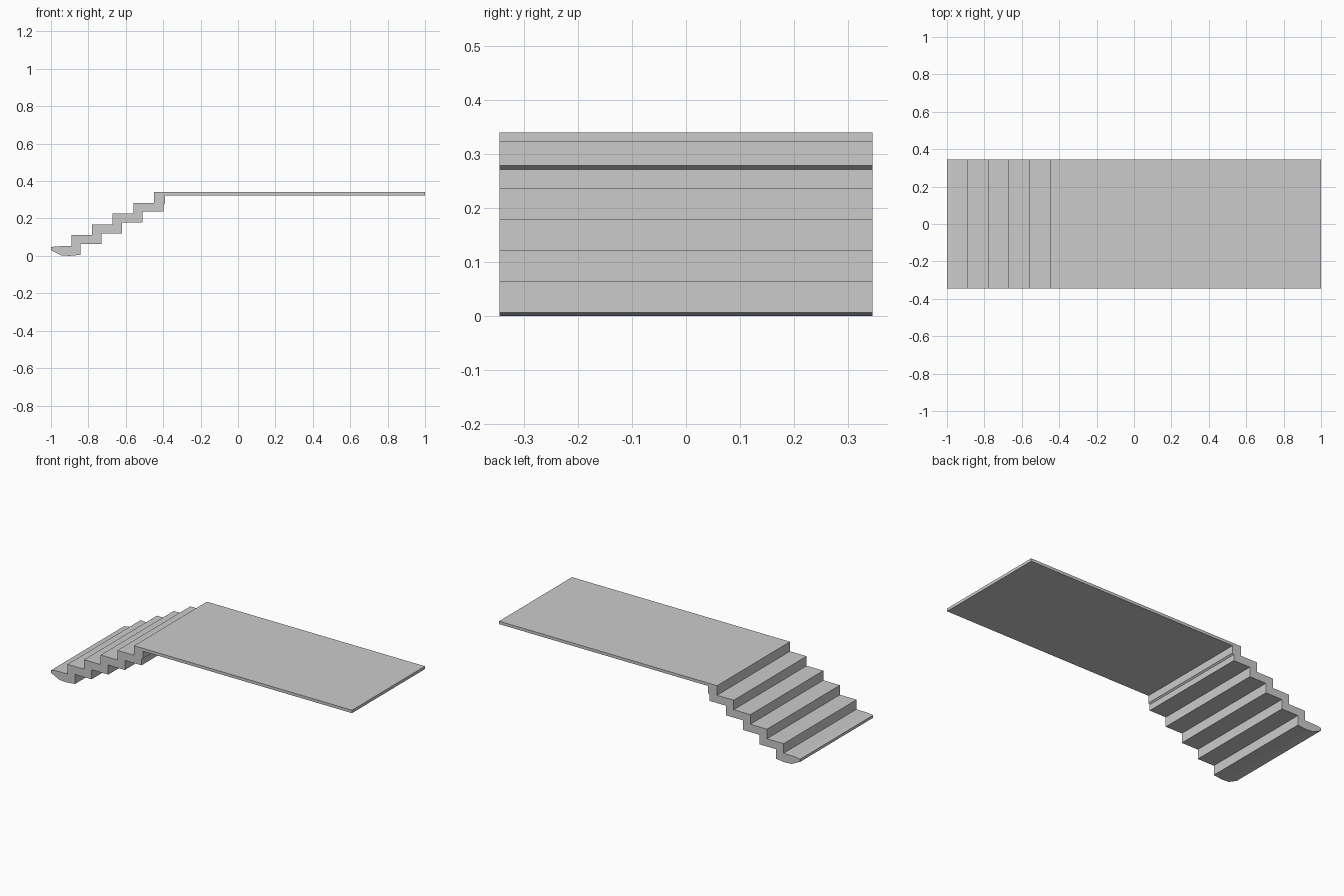
import bpy
import bmesh

if "Cube" in bpy.data.objects:
    bpy.data.objects.remove(bpy.data.objects["Cube"])

HALF_W = 0.346


def extrude_profile(name, pts):
    """Extrude an x-z outline across the full width in y."""
    bm = bmesh.new()
    face = bm.faces.new([bm.verts.new((x, -HALF_W, z)) for x, z in pts])
    out = bmesh.ops.extrude_face_region(bm, geom=[face])
    moved = [v for v in out["geom"] if isinstance(v, bmesh.types.BMVert)]
    bmesh.ops.translate(bm, verts=moved, vec=(0, 2 * HALF_W, 0))
    bmesh.ops.recalc_face_normals(bm, faces=bm.faces)
    mesh = bpy.data.meshes.new(name)
    bm.to_mesh(mesh)
    bm.free()
    obj = bpy.data.objects.new(name, mesh)
    bpy.context.collection.objects.link(obj)
    return obj


STEPS, RUN, RISE = 5, 0.1105, 0.0575

# Upper zigzag: rounded nose of the lowest tread, then risers and treads
upper = [(-1.0, 0.03), (-1.0, 0.046), (-0.975, 0.051)]
for i in range(STEPS):
    x = -0.891 + i * RUN
    z = 0.053 + i * RISE
    upper += [(x, z), (x, z + RISE)]

# Back of the top step, with a small lip under the landing
back = [(-0.39, 0.3405), (-0.39, 0.279), (-0.399, 0.272)]

# Lower zigzag, going back down to the chamfered foot
lower = []
for i in reversed(range(STEPS)):
    x = -0.841 + i * RUN
    z = 0.006 + i * RISE
    if i < STEPS - 1:
        lower.append((x, z + RISE))
    lower.append((x, z))
lower[0:1] = []
# top step underside starts at the back face
lower = [(-0.399, 0.236)] + lower
foot = [(-0.90, 0.0), (-0.945, 0.003)]

extrude_profile("stair_flight", upper + back + lower + foot)

# Landing slab
extrude_profile("landing", [(-0.39, 0.323), (1.0, 0.323), (1.0, 0.3405), (-0.39, 0.3405)])
